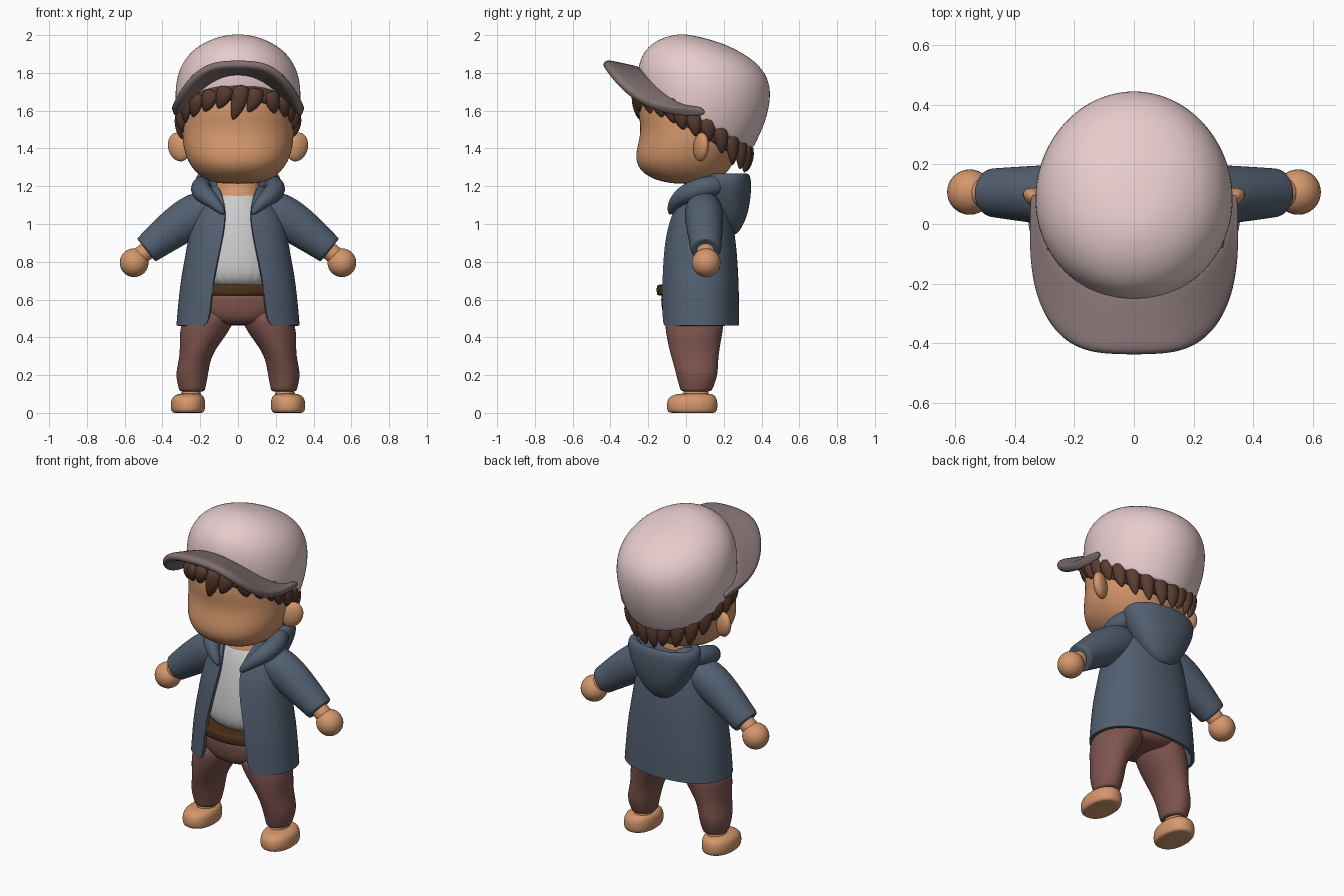
import bpy, bmesh, math, random
from mathutils import Vector

random.seed(4)
mats = {}
for key, col in dict(skin=(.66, .31, .15), coat=(.085, .115, .165), hair=(.10, .045, .03),
                     pants=(.21, .09, .075), cap=(.80, .60, .61), brim=(.22, .16, .165),
                     belt=(.07, .03, .01)).items():
    mats[key] = bpy.data.materials.new(key)
    mats[key].diffuse_color = (*col, 1)


def spow(v, p):
    return math.copysign(abs(v) ** p, v)


def skin_rings(name, rings, mat, closed=True, sub=2, thick=0, solid_first=False):
    """Bridge rings of points into one smooth surface."""
    bm = bmesh.new()
    vs = [[bm.verts.new(p) for p in r] for r in rings]
    n = len(rings[0])
    for a, b in zip(vs, vs[1:]):
        for i in range(n if closed else n - 1):
            j = (i + 1) % n
            bm.faces.new((a[i], a[j], b[j], b[i]))
    if closed:
        bm.faces.new(vs[0])
        bm.faces.new(vs[-1])
    bmesh.ops.recalc_face_normals(bm, faces=bm.faces)
    for f in bm.faces:
        f.smooth = True
    me = bpy.data.meshes.new(name)
    bm.to_mesh(me)
    bm.free()
    ob = bpy.data.objects.new(name, me)
    bpy.context.collection.objects.link(ob)
    if mat:
        me.materials.append(mats[mat])
    order = ['SOLIDIFY', 'SUBSURF'] if solid_first else ['SUBSURF', 'SOLIDIFY']
    for kind in order:
        if kind == 'SOLIDIFY' and thick:
            m = ob.modifiers.new('thickness', kind)
            m.thickness, m.offset = thick, (0 if solid_first else -1)
        if kind == 'SUBSURF' and sub:
            m = ob.modifiers.new('smooth', kind)
            m.levels = m.render_levels = sub
    if thick and not solid_first:
        ob.modifiers.new('sharp', 'EDGE_SPLIT').split_angle = math.radians(45)
    return ob


def ring(front, back, w, cx=0, p=1, gap=0, n=24):
    """Oval through a front and a back (y, z) point; gap leaves an opening in front."""
    c = [(a + b) / 2 for a, b in zip(front, back)]
    if gap:
        a0 = math.asin((gap / w) ** (1 / p))
        angs = [a0 + (2 * math.pi - 2 * a0) * i / n for i in range(n + 1)]
    else:
        angs = [2 * math.pi * i / n for i in range(n)]
    return [(cx + w * spow(math.sin(a), p), *(m + (f - m) * spow(math.cos(a), p)
             for f, m in zip(front, c))) for a in angs]


def loft(name, rows, mat, p=1, s=1):
    """Rows of z, front y, back y, half width, optional centre x."""
    return skin_rings(name, [ring((r[1], r[0]), (r[2], r[0]), r[3],
                                  s * r[4] if len(r) > 4 else 0, p) for r in rows], mat)


def tube(name, path, radii, mat, ref=(0, 0, 1), n=14, sub=2):
    pts = [Vector(q) for q in path]
    rings = []
    for i, q in enumerate(pts):
        t = (pts[min(i + 1, len(pts) - 1)] - pts[max(i - 1, 0)]).normalized()
        u = t.cross(Vector(ref)).normalized()
        v = u.cross(t)
        ru, rv = radii[i] if isinstance(radii[i], tuple) else (radii[i], radii[i])
        rings.append([q + u * ru * math.cos(k * 2 * math.pi / n) + v * rv * math.sin(k * 2 * math.pi / n)
                      for k in range(n)])
    return skin_rings(name, rings, mat, sub=sub)


def ball(name, loc, scale, rot, mat):
    bpy.ops.mesh.primitive_uv_sphere_add(segments=32, ring_count=16, location=loc, rotation=rot)
    ob = bpy.context.object
    ob.name, ob.scale = name, scale
    ob.data.materials.append(mats[mat])
    bpy.ops.object.shade_smooth()


# Head and neck
loft('head', [(1.212, -.06, .08, .08), (1.23, -.16, .16, .17), (1.27, -.232, .22, .222), (1.32, -.265, .25, .262),
              (1.38, -.268, .28, .286), (1.45, -.248, .30, .297), (1.52, -.242, .315, .297),
              (1.6, -.258, .32, .295), (1.7, -.24, .31, .28), (1.8, -.18, .28, .23), (1.88, -.05, .18, .1)],
     'skin', p=.92)
loft('neck', [(1.08, -.03, .17, .12), (1.15, -.035, .18, .13), (1.19, -.01, .17, .112), (1.3, 0, .17, .11)], 'skin')

# Cap crown, tilted back
skin_rings('cap_crown', [ring(*r) for r in [
    ((-.22, 1.72), (.30, 1.43), .28), ((-.25, 1.72), (.352, 1.39), .315), ((-.255, 1.73), (.36, 1.405), .325),
    ((-.26, 1.80), (.428, 1.54), .338), ((-.247, 1.875), (.455, 1.68), .328), ((-.208, 1.938), (.438, 1.775), .292),
    ((-.135, 1.985), (.375, 1.86), .23), ((-.05, 2.006), (.25, 1.935), .13), ((.02, 2.003), (.13, 1.977), .05)]], 'cap')

# Cap brim, arched sheet from crown to rounded front edge
rows = []
for t in (0, .35, .7, 1):
    row = []
    for i in range(25):
        a = math.radians(-90 + 180 * i / 24)
        sn, cs = math.sin(a), max(math.cos(a), 0)
        inner = Vector((.31 * sn, .09 - .32 * cs, 1.805 - .205 * sn * sn))
        outer = Vector((.345 * spow(sn, .62), .11 - .55 * cs ** .6, 1.85 - .26 * sn * sn))
        row.append(inner.lerp(outer, t))
    rows.append(row)
skin_rings('cap_brim', rows, 'brim', closed=False, thick=.05, solid_first=True)

# Hair under the cap, then a fringe of locks all around
skin_rings('hair_base', [ring(*r, p=.93) for r in [
    ((-.23, 1.66), (.27, 1.35), .27), ((-.262, 1.655), (.30, 1.335), .298), ((-.268, 1.68), (.325, 1.37), .306),
    ((-.25, 1.76), (.37, 1.5), .305), ((-.2, 1.82), (.37, 1.65), .27), ((-.1, 1.85), (.25, 1.75), .15)]], 'hair')


def lock(i, deg, z0, z1, width, sweep=0, r=1.0):
    a = math.radians(deg)

    def at(ang, z, k):
        return Vector((.297 * k * math.sin(ang), .03 - .285 * k * math.cos(ang), z))
    pts = [at(a, z0, r), at(a + sweep * .2, z0 * .6 + z1 * .4, r * 1.02),
           at(a + sweep * .6, z0 * .25 + z1 * .75, r), at(a + sweep, z1, r * .965)]
    tube(f'hair_lock_{i}', pts, [(width, .03), (width, .033), (width * .7, .025), (.006, .006)], 'hair',
         ref=(math.sin(a), -math.cos(a), 0), n=10, sub=1)


k = 0
for deg, tip in [(-62, 1.53), (-45, 1.56), (-28, 1.59), (-12, 1.61), (4, 1.55), (20, 1.59), (36, 1.58), (52, 1.56), (66, 1.53)]:
    lock(k, deg, 1.745 - .0011 * abs(deg), tip, .048, -.17 if deg < 30 else .1)
    k += 1
for s in (-1, 1):
    for deg, z0, tip in [(78, 1.62, 1.49), (92, 1.6, 1.455), (106, 1.57, 1.44), (121, 1.53, 1.37),
                         (136, 1.49, 1.32), (151, 1.46, 1.295), (166, 1.44, 1.28)]:
        lock(k, s * deg, z0, tip + random.uniform(-.012, .012), .044, s * .06, 1.02 if deg < 115 else 1.03)
        k += 1
lock(k, 180, 1.43, 1.275, .046, .04, 1.04)

# Shirt, belt and hips
loft('shirt', [(.64, -.128, .22, .24), (.85, -.112, .22, .215), (1.0, -.086, .21, .2),
               (1.1, -.055, .19, .165), (1.15, -.03, .17, .125), (1.162, -.02, .165, .115)], None)
loft('belt', [(.62, -.145, .21, .245), (.622, -.158, .215, .252), (.678, -.158, .215, .252), (.68, -.145, .21, .245)], 'belt')
loft('trouser_hips', [(.465, -.06, .15, .09), (.48, -.105, .2, .17), (.53, -.128, .22, .255),
                      (.6, -.135, .22, .26), (.66, -.13, .215, .25)], 'pants', p=.9)

# Open coat
skin_rings('coat_body', [ring((f, z), (b, z), w, p=.88, gap=g, n=30) for z, f, b, w, g in [
    (.462, -.142, .282, .328, .157), (.60, -.142, .282, .316, .143), (.72, -.138, .278, .302, .128),
    (.86, -.125, .27, .275, .098), (.97, -.105, .255, .258, .075), (1.07, -.072, .238, .228, .065),
    (1.14, -.035, .225, .185, .08), (1.2, -.005, .2, .14, .105)]], 'coat', closed=False, thick=.018)

# Hood hanging at the back, hollow on top
loft('hood', [(.94, .21, .262, .035), (.97, .18, .29, .09), (1.04, .13, .325, .15), (1.13, .09, .343, .2),
              (1.21, .07, .347, .232), (1.255, .07, .342, .225), (1.272, .1, .325, .2),
              (1.255, .12, .295, .165), (1.2, .13, .26, .13)], 'coat', p=.92)

for s, side in ((-1, 'left'), (1, 'right')):
    # Hood roll beside the neck
    tube(f'hood_collar_{side}', [(s * .07, -.085, 1.05), (s * .12, -.07, 1.11), (s * .19, .0, 1.165),
                                 (s * .205, .09, 1.195), (s * .17, .18, 1.21), (s * .08, .24, 1.21)],
         [.014, .035, .055, .056, .055, .05], 'coat')
    # Ear
    ball(f'ear_{side}', (s * .312, .08, 1.408), (.062, .034, .078), (0, s * .35, s * .45), 'skin')
    # Sleeve, wrist and hand
    tube(f'sleeve_{side}', [(s * .08, .09, 1.11), (s * .22, .095, 1.06), (s * .35, .10, .97),
                            (s * .478, .105, .868), (s * .488, .105, .86), (s * .484, .105, .863)],
         [.085, (.108, .12), (.096, .104), (.082, .08), (.082, .08), (.06, .06)], 'coat', n=20)
    tube(f'wrist_{side}', [(s * .45, .105, .885), (s * .50, .105, .845), (s * .54, .105, .81)], [.05, .05, .05], 'skin')
    ball(f'hand_{side}', (s * .55, .107, .795), (.076, .076, .076), (0, 0, 0), 'skin')
    # Trouser leg, ankle and foot
    loft(f'trouser_leg_{side}', [(.57, -.12, .21, .13, .125), (.45, -.112, .2, .143, .172), (.34, -.092, .178, .093, .213),
                                 (.27, -.07, .17, .084, .232), (.2, -.052, .17, .087, .245), (.135, -.035, .145, .072, .243),
                                 (.115, -.028, .135, .067, .243), (.113, .0, .11, .05, .243)], 'pants', s=s)
    loft(f'ankle_{side}', [(.06, -.02, .125, .055, .25), (.14, -.02, .125, .055, .247)], 'skin', s=s)
    loft(f'foot_{side}', [(0, -.06, .135, .06, .265), (.0, -.092, .158, .083, .265), (.02, -.104, .168, .092, .265),
                          (.065, -.102, .168, .092, .265), (.092, -.082, .155, .08, .262),
                          (.104, -.03, .13, .05, .258)], 'skin', p=.9, s=s)
